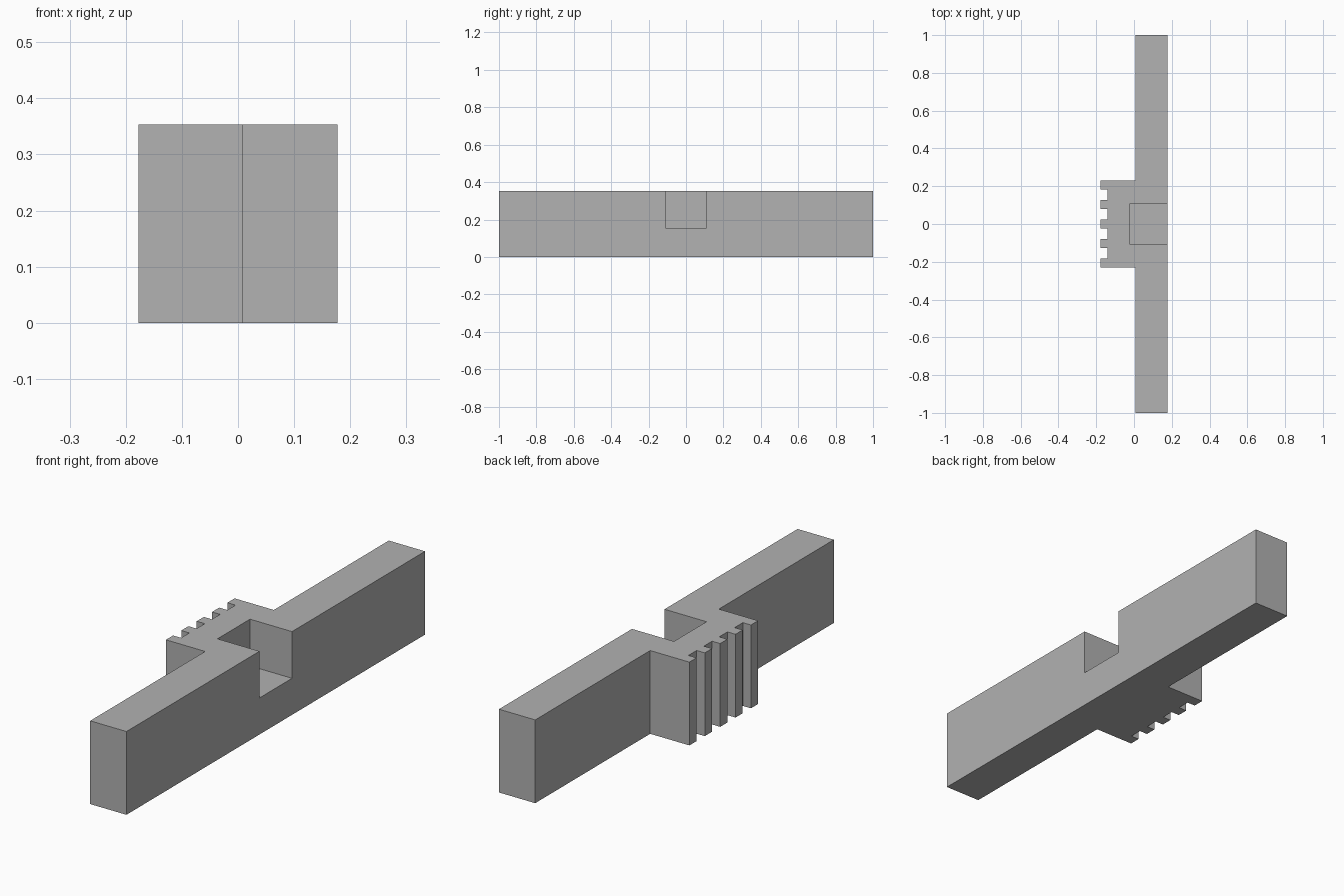
import bpy
import bmesh

default_cube = bpy.data.objects.get("Cube")
if default_cube:
    bpy.data.objects.remove(default_cube, do_unlink=True)

HEIGHT = 0.353
FRONT_X, BACK_X = 0.177, 0.007      # thickness of the long bar
TOOTH_X, GROOVE_X = -0.177, -0.139  # tips and roots of the teeth
PAD_Y, TEETH, TOOTH_W = 0.23, 5, 0.048
POCKET_X, POCKET_Y, POCKET_Z = -0.02, 0.109, 0.155

grey = bpy.data.materials.new("plain grey")
grey.use_nodes = True
colour = (0.445, 0.445, 0.445, 1)
grey.diffuse_color = colour
grey.node_tree.nodes["Principled BSDF"].inputs["Base Color"].default_value = colour


def extrude_outline(name, outline, z0, z1):
    """Make a solid by raising a flat outline from z0 to z1."""
    bm = bmesh.new()
    face = bm.faces.new([bm.verts.new((x, y, z0)) for x, y in outline])
    raised = bmesh.ops.extrude_face_region(bm, geom=[face], use_keep_orig=True)
    top = [v for v in raised["geom"] if isinstance(v, bmesh.types.BMVert)]
    bmesh.ops.translate(bm, verts=top, vec=(0, 0, z1 - z0))
    bmesh.ops.recalc_face_normals(bm, faces=bm.faces[:])
    mesh = bpy.data.meshes.new(name)
    bm.to_mesh(mesh)
    bm.free()
    mesh.materials.append(grey)
    obj = bpy.data.objects.new(name, mesh)
    bpy.context.collection.objects.link(obj)
    return obj


# Toothed edge of the pad, walking along -x from back to front
pitch = (2 * PAD_Y - TOOTH_W) / (TEETH - 1)
teeth = []
for i in range(TEETH):
    y0 = PAD_Y - i * pitch
    y1 = y0 - TOOTH_W
    if i > 0:
        teeth.append((GROOVE_X, y0))
    teeth += [(TOOTH_X, y0), (TOOTH_X, y1)]
    if i < TEETH - 1:
        teeth.append((GROOVE_X, y1))

# Long bar with the toothed pad in one outline
outline = [(FRONT_X, -1), (FRONT_X, 1), (BACK_X, 1), (BACK_X, PAD_Y)]
outline += teeth + [(BACK_X, -PAD_Y), (BACK_X, -1)]
bar = extrude_outline("toothed_bar", outline, 0, HEIGHT)

# Square pocket, open at the top and on the +x side
pocket = [(POCKET_X, -POCKET_Y), (FRONT_X + 0.1, -POCKET_Y),
          (FRONT_X + 0.1, POCKET_Y), (POCKET_X, POCKET_Y)]
cutter = extrude_outline("pocket_cutter", pocket, POCKET_Z, HEIGHT + 0.1)
cutter.hide_render = True

cut = bar.modifiers.new("pocket", "BOOLEAN")
cut.operation = "DIFFERENCE"
cut.solver = "EXACT"
cut.object = cutter
bpy.context.view_layer.objects.active = bar
bpy.ops.object.modifier_apply(modifier=cut.name)
bpy.data.objects.remove(cutter, do_unlink=True)
